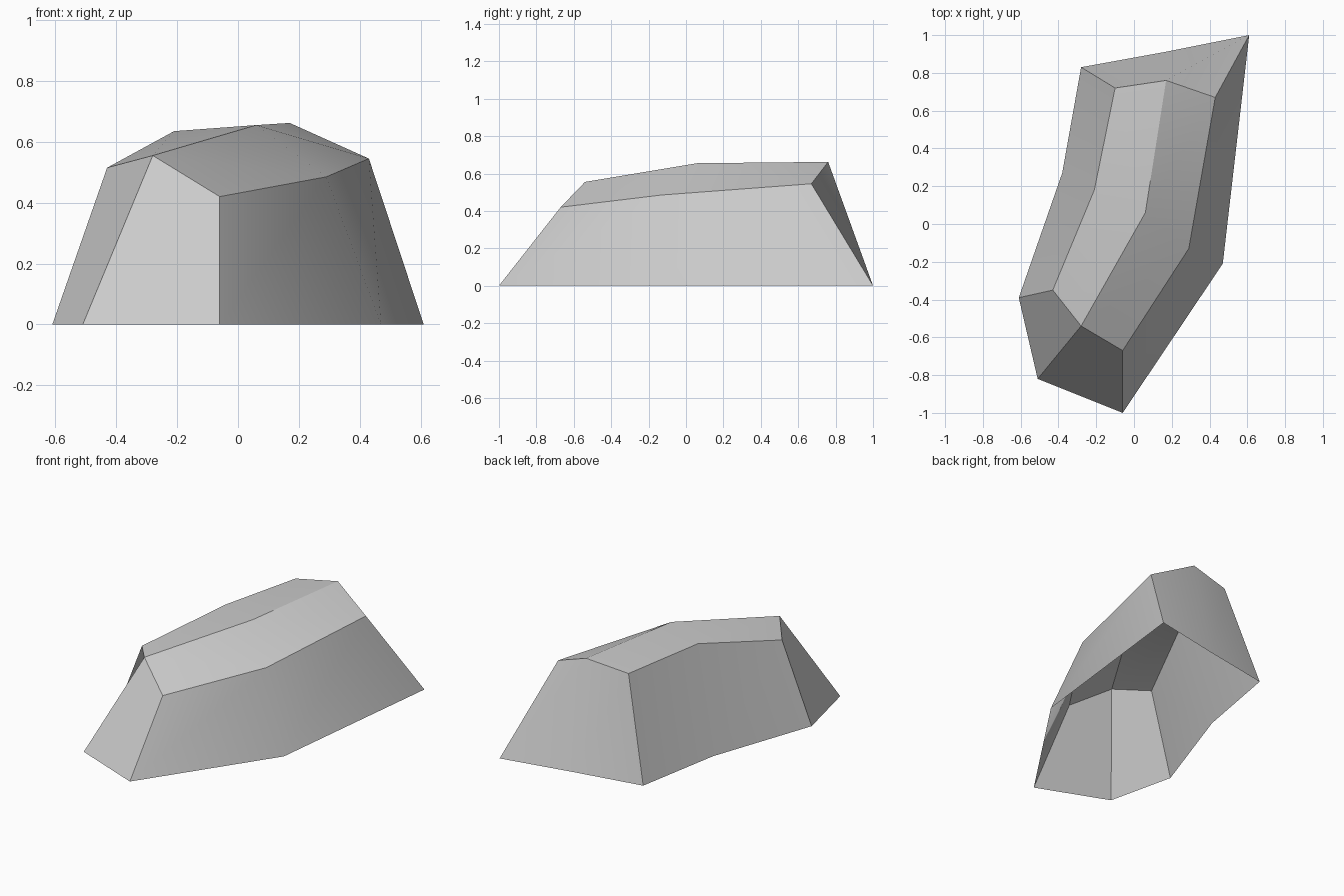
import bpy
import bmesh

cube = bpy.data.objects.get("Cube")
if cube:
    bpy.data.objects.remove(cube, do_unlink=True)

# Single stone colour
stone = bpy.data.materials.new("stone_grey")
stone.use_nodes = True
grey = (0.6, 0.6, 0.6, 1)
stone.diffuse_color = grey
stone.node_tree.nodes["Principled BSDF"].inputs["Base Color"].default_value = grey

# Ground outline and upper rim, counter-clockwise from the front corner
outline = [(-.51, -.82), (-.06, -1), (.47, -.21), (.61, 1),
           (.16, .91), (-.28, .83), (-.38, .27), (-.61, -.39)]
rim = [(-.28, -.54, .555), (-.06, -.67, .42), (.29, -.13, .485), (.43, .67, .545),
       (.17, .76, .662), (-.10, .72, .622), (-.21, .18, .635), (-.43, -.35, .515)]
crest = (.06, .06, .655)
soft_columns = {2, 4, 6}   # gentle bends in the flanks

bm = bmesh.new()
low = [bm.verts.new((x, y, 0)) for x, y in outline]
top = [bm.verts.new(p) for p in rim]
peak = bm.verts.new(crest)

# Sloping flanks, open underneath
count = len(low)
for i in range(count):
    j = (i + 1) % count
    bm.faces.new((low[i], low[j], top[j], top[i]))

# Faceted cap on both sides of the ridge
a, b, c, d, e, f, g, h = top
for corners in ((a, b, c, peak), (peak, c, d), (peak, d, e),
                (peak, e, f, g), (a, peak, g, h)):
    bm.faces.new(corners)

# Smooth over the gentle bends, crisp along corners, rim and ridge
for face in bm.faces:
    face.smooth = True


def crisp(v1, v2):
    bm.edges.get((v1, v2)).smooth = False


for i in range(count):
    crisp(top[i], top[(i + 1) % count])
    if i not in soft_columns:
        crisp(low[i], top[i])
crisp(a, peak)
crisp(peak, e)

mesh = bpy.data.meshes.new("rock")
bm.to_mesh(mesh)
bm.free()
mesh.materials.append(stone)
rock = bpy.data.objects.new("rock", mesh)
bpy.context.collection.objects.link(rock)
